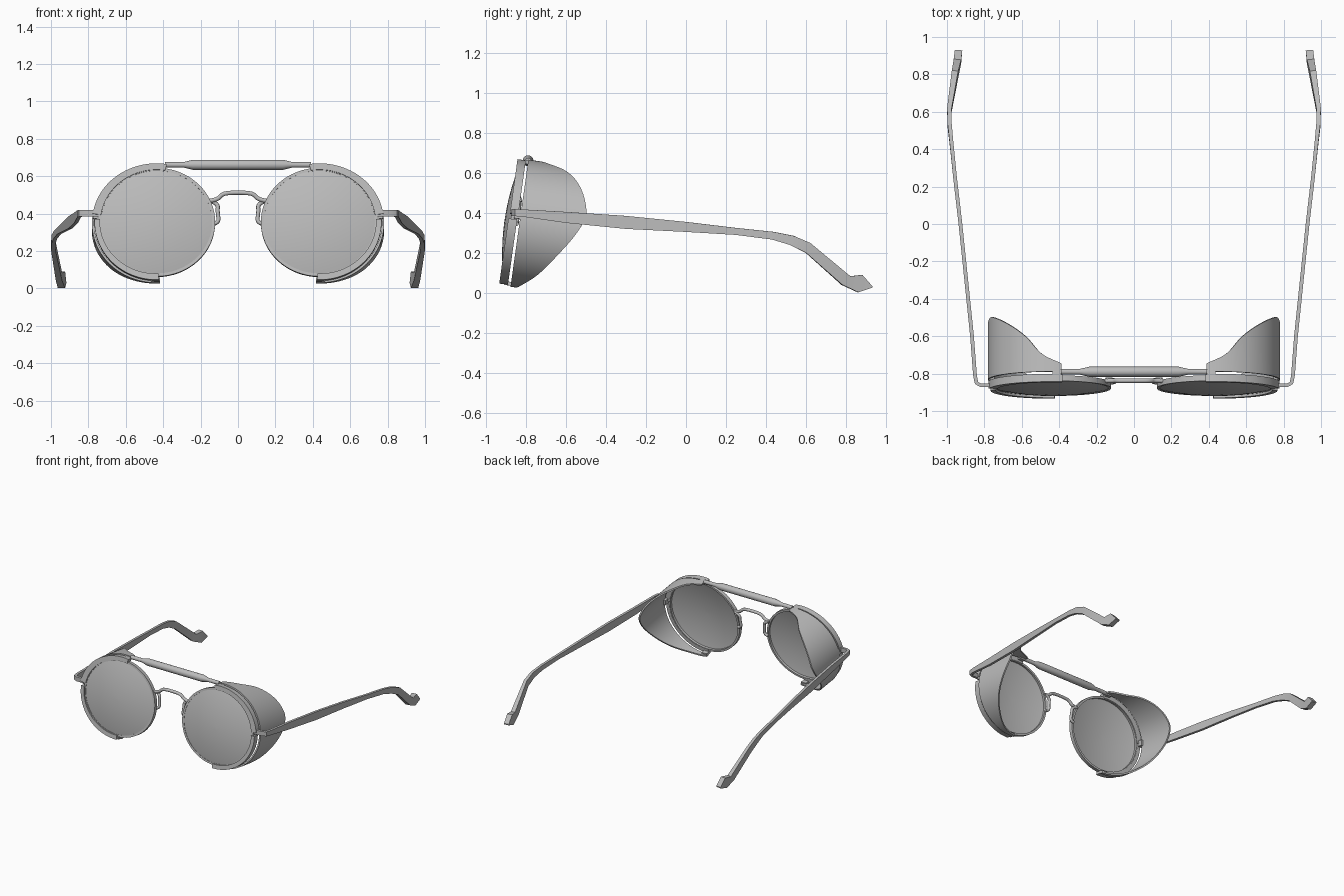
import bpy, bmesh
from math import sin, cos, pi, radians, hypot
from mathutils import Vector

cube = bpy.data.objects.get("Cube")
if cube:
    bpy.data.objects.remove(cube)

metal = bpy.data.materials.new("plain grey")
metal.use_nodes = True
GREY = (0.5, 0.5, 0.5, 1)
metal.diffuse_color = GREY
metal.node_tree.nodes["Principled BSDF"].inputs["Base Color"].default_value = GREY

TILT = radians(8)
LENS = Vector((0.435, -0.845, 0.35))


def tilted(u, v, w):
    """Point in the leaning plane of the left lens: u across, v up, w backwards."""
    return LENS + Vector((u, w * cos(TILT) + v * sin(TILT), v * cos(TILT) - w * sin(TILT)))


def finish(obj, mirror):
    obj.data.materials.append(metal)
    bpy.context.collection.objects.link(obj)
    if mirror:
        obj.modifiers.new("Mirror", "MIRROR").use_mirror_merge = False
    return obj


def loft(name, sections, closed=False, mirror=True):
    """Skin a row of equal-sized sections, capping the ends unless closed."""
    bm = bmesh.new()
    rings = [[bm.verts.new(p) for p in s] for s in sections]
    pairs = list(zip(rings, rings[1:]))
    if closed:
        pairs.append((rings[-1], rings[0]))
    else:
        bm.faces.new(rings[0])
        bm.faces.new(rings[-1])
    count = len(rings[0])
    for a, b in pairs:
        for i in range(count):
            j = (i + 1) % count
            bm.faces.new((a[i], a[j], b[j], b[i]))
    bmesh.ops.recalc_face_normals(bm, faces=bm.faces)
    mesh = bpy.data.meshes.new(name)
    bm.to_mesh(mesh)
    bm.free()
    obj = finish(bpy.data.objects.new(name, mesh), mirror)
    bpy.ops.object.select_all(action="DESELECT")
    obj.select_set(True)
    bpy.context.view_layer.objects.active = obj
    bpy.ops.object.shade_smooth_by_angle(angle=radians(35))
    return obj


def band(name, start, end, inner, outer, front, back, steps=48):
    """Elliptical strip around the lens; back is a function of the angle."""
    closed = end - start == 360
    sections = []
    for i in range(steps if closed else steps + 1):
        deg = start + (end - start) * i / steps
        c, s = cos(radians(deg)), sin(radians(deg))
        corners = ((inner, front), (outer, front), (outer, back(deg)), (inner, back(deg)))
        sections.append([tilted(r[0] * c, r[1] * s, w) for r, w in corners])
    return loft(name, sections, closed)


def tube(name, points, radius, mirror):
    """Round wire through the points."""
    curve = bpy.data.curves.new(name, "CURVE")
    curve.dimensions = "3D"
    curve.bevel_depth = radius
    curve.bevel_resolution = 3
    curve.use_fill_caps = True
    spline = curve.splines.new("NURBS")
    spline.points.add(len(points) - 1)
    for p, co in zip(spline.points, points):
        p.co = (*co, 1)
    spline.order_u = 3
    spline.use_endpoint_u = True
    finish(bpy.data.objects.new(name, curve), mirror)


def flat(value):
    return lambda deg: value


# Domed lens: front surface outwards, then back surface inwards
def ellipse(f, w):
    return [tilted(0.303 * f * cos(a), 0.283 * f * sin(a), w)
            for a in (2 * pi * i / 64 for i in range(64))]


fractions = [0.02, 0.2, 0.4, 0.6, 0.8, 0.92, 1]
dome = [ellipse(f, -0.03 - 0.034 * (1 - f * f)) for f in fractions]
dome += [ellipse(f, -0.02 - 0.034 * (1 - f * f)) for f in reversed(fractions)]
loft("lens", dome)

# Rim all round, with heavier plates on the outer half
band("lens_rim", 0, 360, (0.297, 0.277), (0.313, 0.293), -0.034, flat(-0.004), 64)
band("upper_rim_plate", 8, 99, (0.3, 0.282), (0.345, 0.316), -0.042, flat(0))
band("lower_rim_plate", -92, 3, (0.303, 0.28), (0.332, 0.313), -0.046, flat(-0.002))

# Side shield: wraps the outer half, deepest beside the temple
DEPTHS = [(-93, 0.035), (-71, 0.068), (-46, 0.149), (-26, 0.217), (-5, 0.292), (10, 0.33),
          (21, 0.334), (44, 0.287), (65, 0.207), (80, 0.11), (98, 0.055)]


def shield_depth(deg):
    """Smooth interpolation between the depth keys."""
    i = max(k for k in range(len(DEPTHS) - 1) if DEPTHS[k][0] <= deg)
    slope = []
    for k in (i, i + 1):
        a, b = DEPTHS[max(k - 1, 0)], DEPTHS[min(k + 1, len(DEPTHS) - 1)]
        slope.append((b[1] - a[1]) / (b[0] - a[0]))
    (t, d), (t2, d2) = DEPTHS[i], DEPTHS[i + 1]
    h = t2 - t
    x = (deg - t) / h
    y = 1 - x
    return (d * y * y * (1 + 2 * x) + d2 * x * x * (1 + 2 * y)
            + h * x * y * (slope[0] * y - slope[1] * x))


band("side_shield", -93, 98, (0.334, 0.309), (0.346, 0.321), 0.012, shield_depth, 64)

# Tabs joining shield to rim
for label, angle in (("top", 94), ("side", 8), ("bottom", -89)):
    band(label + "_shield_tab", angle - 4, angle + 4, (0.318, 0.298), (0.34, 0.316),
         -0.02, flat(0.03), 4)

# Brow bar: thin ends swelling to a thick middle
half = [(0.39, 0.015), (0.29, 0.015), (0.24, 0.027)]
profile = [(-x, r) for x, r in half] + half[::-1]
loft("brow_bar", [[(x, -0.79 + r * cos(a), 0.661 + r * sin(a))
                   for a in (2 * pi * i / 20 for i in range(20))] for x, r in profile],
     mirror=False)

# Bridge arch and nose loops
arch = [(0.155, 0.468), (0.11, 0.474), (0.085, 0.505), (0.04, 0.512)]
path = [(-x, z) for x, z in arch] + arch[::-1]
tube("bridge", [(x, -0.838, z) for x, z in path], 0.012, False)
loop = [(0.15, 0.468), (0.106, 0.455), (0.11, 0.41), (0.1, 0.35), (0.135, 0.345)]
tube("nose_loop", [(x, -0.84 + (z - 0.4) * 0.14, z) for x, z in loop], 0.011, True)

# Temple: x, lower y and z, upper y and z, width
STATIONS = [
    (0.74, -0.862, 0.385, -0.862, 0.42, 0.02),
    (0.82, -0.862, 0.385, -0.862, 0.42, 0.02),
    (0.842, -0.85, 0.384, -0.85, 0.42, 0.02),
    (0.85, -0.81, 0.38, -0.81, 0.417, 0.02),
    (0.866, -0.6, 0.35, -0.6, 0.405, 0.02),
    (0.897, -0.3, 0.32, -0.3, 0.385, 0.02),
    (0.928, 0, 0.305, 0, 0.355, 0.02),
    (0.957, 0.25, 0.29, 0.25, 0.325, 0.02),
    (0.976, 0.43, 0.267, 0.44, 0.305, 0.02),
    (0.986, 0.52, 0.24, 0.54, 0.285, 0.022),
    (0.987, 0.6, 0.2, 0.62, 0.25, 0.024),
    (0.957, 0.78, 0.04, 0.82, 0.083, 0.034),
    (0.944, 0.86, 0.003, 0.88, 0.09, 0.04),
    (0.938, 0.93, 0.026, 0.93, 0.034, 0.04),
]
sections = []
for i, (x, y_low, z_low, y_high, z_high, width) in enumerate(STATIONS):
    a, b = STATIONS[max(i - 1, 0)], STATIONS[min(i + 1, len(STATIONS) - 1)]
    dx, dy = b[0] - a[0], b[1] - a[1]
    k = width / 2 / hypot(dx, dy)
    ox, oy = dy * k, -dx * k
    sections.append([(x - ox, y_low - oy, z_low), (x + ox, y_low + oy, z_low),
                     (x + ox, y_high + oy, z_high), (x - ox, y_high - oy, z_high)])
loft("temple", sections)
